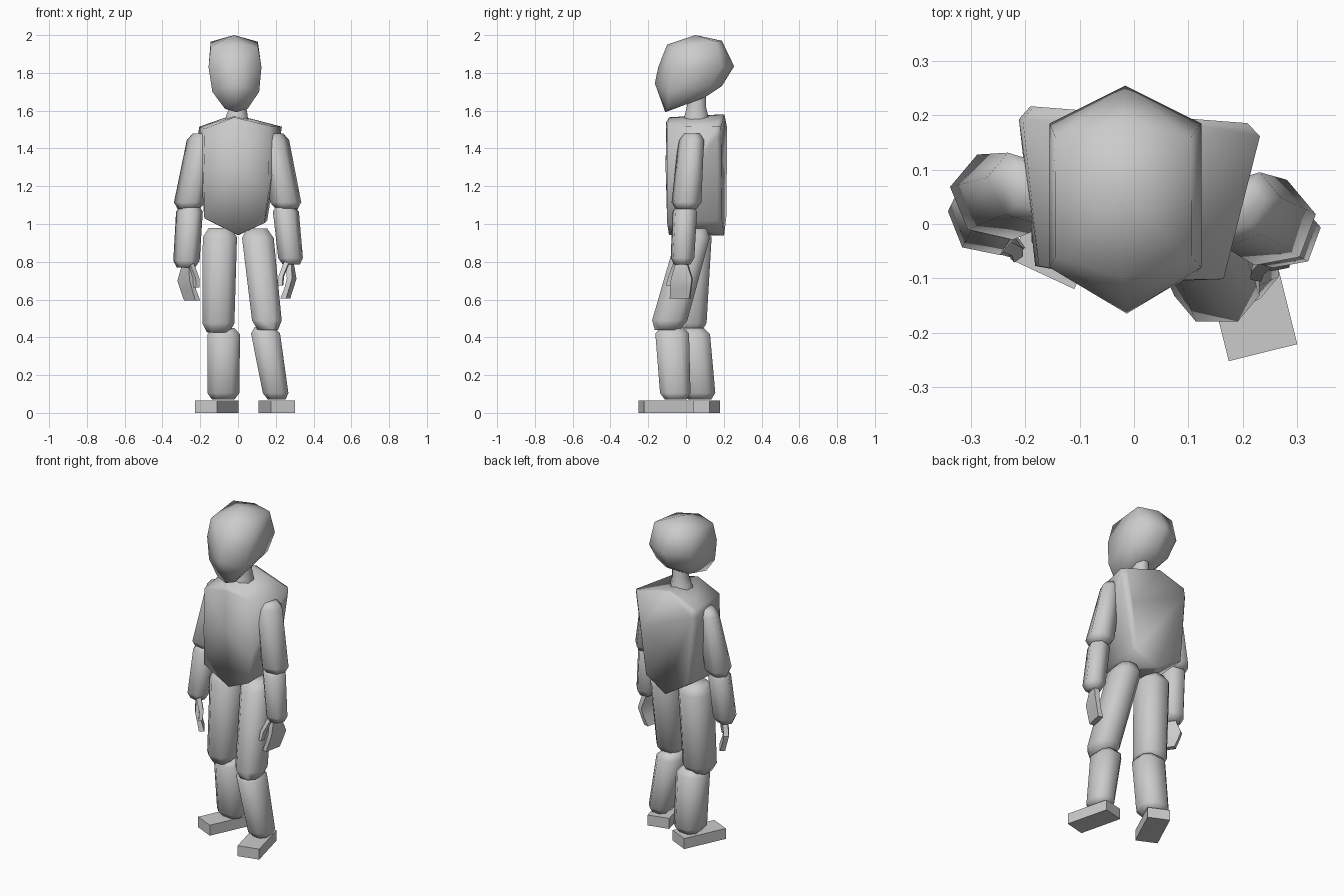
import bpy, bmesh
from math import sin, cos, pi, radians, copysign
from mathutils import Vector

if "Cube" in bpy.data.objects:
    bpy.data.objects.remove(bpy.data.objects["Cube"])


def finish(name, bm, angle=55):
    bmesh.ops.recalc_face_normals(bm, faces=bm.faces)
    me = bpy.data.meshes.new(name)
    bm.to_mesh(me)
    bm.free()
    ob = bpy.data.objects.new(name, me)
    bpy.context.collection.objects.link(ob)
    bpy.context.view_layer.objects.active = ob
    ob.select_set(True)
    bpy.ops.object.shade_smooth_by_angle(angle=radians(angle))
    ob.select_set(False)
    return ob


def hull(name, pts, angle=55):
    bm = bmesh.new()
    for p in pts:
        bm.verts.new(p)
    r = bmesh.ops.convex_hull(bm, input=bm.verts)
    junk = [g for g in r["geom_interior"] + r["geom_unused"] if isinstance(g, bmesh.types.BMVert)]
    bmesh.ops.delete(bm, geom=list(set(junk)), context='VERTS')
    finish(name, bm, angle)


def loft(name, rings, sides, yaw=0, phase=0.0, angle=55, power=1.0):
    """Capped stack of elliptical rings (x, y, z, rx, ry), turned by yaw; power < 1 squares them."""
    bm = bmesh.new()
    c, s = cos(radians(yaw)), sin(radians(yaw))
    loops = []
    for x, y, z, rx, ry in rings:
        loop = []
        for i in range(sides):
            a = 2 * pi * (i + phase) / sides
            u = rx * copysign(abs(cos(a)) ** power, cos(a))
            v = ry * copysign(abs(sin(a)) ** power, sin(a))
            loop.append(bm.verts.new((x + u * c - v * s, y + u * s + v * c, z)))
        loops.append(loop)
    for a, b in zip(loops, loops[1:]):
        for i in range(sides):
            j = (i + 1) % sides
            bm.faces.new((a[i], a[j], b[j], b[i]))
    bm.faces.new(loops[0])
    bm.faces.new(loops[-1])
    finish(name, bm, angle)


def limb(name, top, bottom, r_top, r_bot, sides=8, yaw=0, phase=0.5, chamfer=0.05, power=.8):
    """Segment with chamfered ends."""
    a, b = Vector(top), Vector(bottom)
    rings = []
    for t, k in ((0, .65), (chamfer / (a.z - b.z), 1), (1 - chamfer / (a.z - b.z), 1), (1, .7)):
        p = a.lerp(b, t)
        rings.append((p.x, p.y, p.z,
                      k * (r_top[0] + (r_bot[0] - r_top[0]) * t),
                      k * (r_top[1] + (r_bot[1] - r_top[1]) * t)))
    loft(name, rings, sides, yaw, phase, 72, power)


# Head: pointed front and back, flat cheeks
mid = [(.05, 2.0), (.19, 1.97), (.255, 1.835), (.19, 1.73), (.09, 1.67),
       (-.11, 1.592), (-.165, 1.745), (-.147, 1.83), (-.10, 1.95)]
side = [(.125, .16, 1.965), (.14, .185, 1.83), (.125, .13, 1.73), (.125, -.06, 1.94),
        (.14, -.08, 1.83), (.124, -.09, 1.70), (.06, -.10, 1.61), (.075, .10, 1.67)]
pts = [(0, y, z) for y, z in mid]
pts += [(m * x, y, z) for x, y, z in side for m in (1, -1)]
hull("head", [(x - .015 - .03 * (z - 1.8), y, z) for x, y, z in pts], 95)

# Neck
loft("neck", [(-.01, .055, 1.53, .07, .075), (-.005, .055, 1.58, .06, .066),
              (0, .055, 1.62, .047, .055), (0, .055, 1.75, .047, .055)], 8, phase=.5)

# Torso: V-bottomed block, wider at the back, back edge chamfered
front = [(-.02, 1.565), (-.175, 1.505), (-.182, 1.25), (-.178, 1.03), (0, .942),
         (.14, 1.005), (.162, 1.17), (.165, 1.52)]
back = [(-.02, 1.58), (-.205, 1.515), (-.212, 1.47), (-.18, 1.05), (0, .94),
        (.155, 1.02), (.19, 1.3), (.225, 1.46), (.232, 1.515)]
body = [(x, -.09 - .07 * x, z) for x, z in front]
body += [(x, .178 - .07 * x, z) for x, z in back]
body += [(x * .9, .202 - .07 * x, z) for x, z in back]
hull("torso", body + [(-.01, -.108, 1.3), (-.01, -.105, 1.54)], 95)

# Arms
arm = dict(sides=6, phase=0, chamfer=.035, power=1)
limb("left_upper_arm", (-.192, .065, 1.48), (-.262, .048, 1.08), (.058, .08), (.08, .088), yaw=50, **arm)
limb("right_upper_arm", (.192, .03, 1.48), (.258, .0, 1.08), (.058, .08), (.085, .085), yaw=-50, **arm)
limb("left_forearm", (-.255, .042, 1.10), (-.275, .005, .77), (.066, .075), (.068, .072), yaw=50, **arm)
limb("right_forearm", (.25, -.005, 1.10), (.282, -.02, .785), (.065, .073), (.066, .066), yaw=-50, **arm)


# Hands: bent thin palm with a thumb
def hand(name, x, y, z, m, yaw, ty):
    loft(name + "_hand", [(x, y, z, .022, .035), (x + m * .012, y, z - .10, .02, .08),
                          (x - m * .002, y - .005, z - .15, .018, .078),
                          (x - m * .022, y - .01, z - .205, .022, .074)], 4, yaw, .5, 30)
    loft(name + "_thumb", [(x - m * .012, y - .025, z - .01, .02, .022),
                           (x - m * .042, y + ty, z - .085, .017, .02),
                           (x - m * .045, y + ty - .015, z - .135, .014, .018)], 4, yaw, .5, 30)


hand("left", -.265, .0, .80, -1, 35, -.04)
hand("right", .272, -.022, .81, 1, -12, -.055)

# Legs: right leg steps forward
limb("left_thigh", (-.095, .04, .98), (-.105, .012, .425), (.097, .105), (.09, .1))
limb("right_thigh", (.10, .05, .975), (.158, -.1, .44), (.09, .095), (.083, .1))
limb("left_shin", (-.075, .035, .45), (-.078, .072, .07), (.092, .095), (.09, .092), chamfer=.035)
limb("right_shin", (.14, -.075, .455), (.205, -.055, .07), (.083, .096), (.071, .085), chamfer=.035)

# Feet: flat blocks, toes turned out
for name, x, y, yaw in (("left_foot", -.112, .03, -25), ("right_foot", .205, -.106, 14)):
    rx, ry = .065 * 2 ** .5, .135 * 2 ** .5
    loft(name, [(x, y, 0, rx, ry), (x, y, .065, rx, ry)], 4, yaw, .5, 30)
